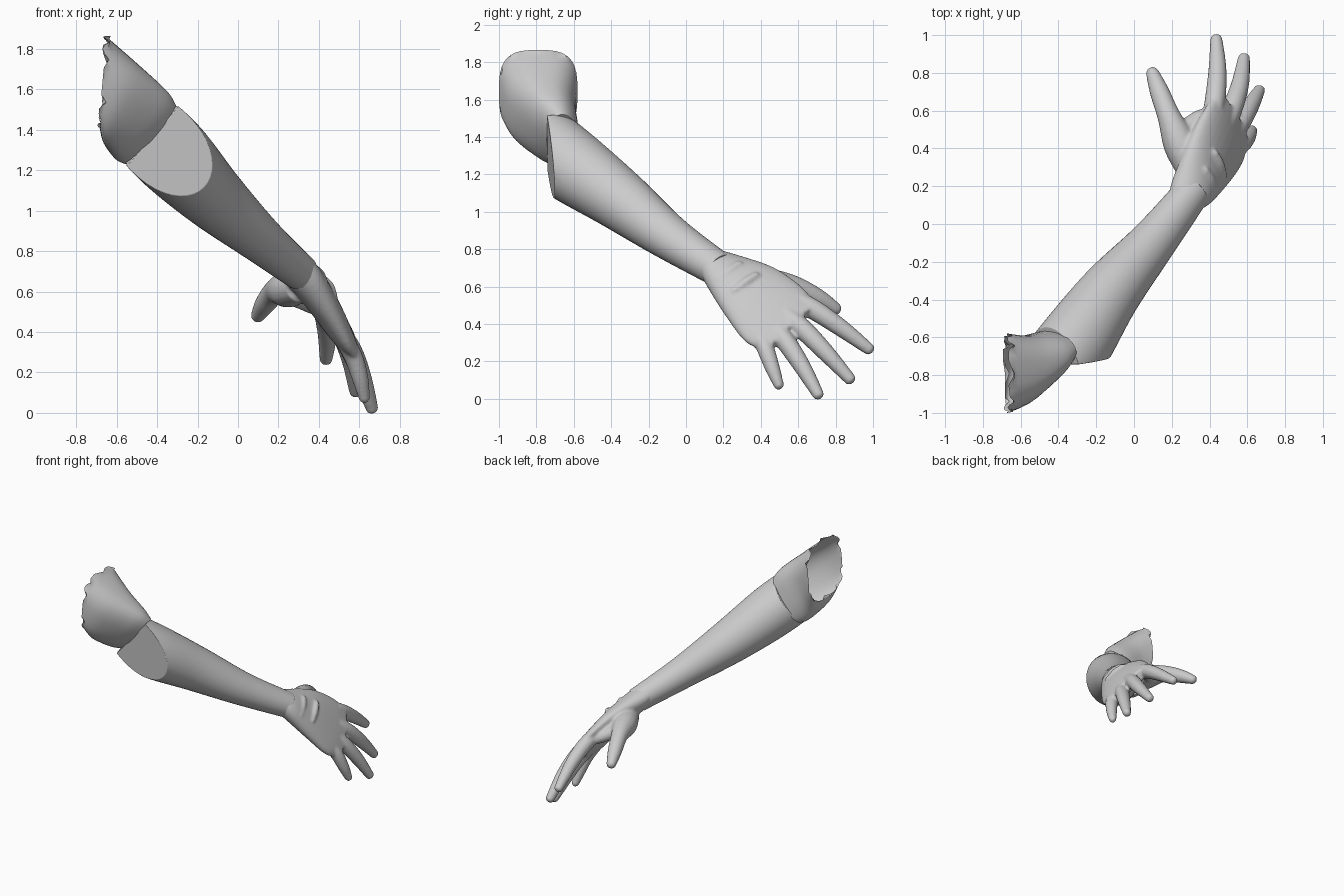
import bpy, bmesh, math, random
from mathutils import Vector as V

if "Cube" in bpy.data.objects:
    bpy.data.objects.remove(bpy.data.objects["Cube"])

random.seed(4)
grey = bpy.data.materials.new("plain_grey")
grey.diffuse_color = (0.6, 0.6, 0.6, 1)
grey.use_nodes = True
grey.node_tree.nodes["Principled BSDF"].inputs["Base Color"].default_value = grey.diffuse_color


def spline(keys, t):
    """Catmull-Rom through a list of equal-length vector tuples."""
    i = min(int(t), len(keys) - 2)
    f = t - i
    a, b, c, d = (keys[max(0, min(len(keys) - 1, i + k))] for k in (-1, 0, 1, 2))
    return [0.5 * (2 * q + (r - p) * f + (2 * p - 5 * q + 4 * r - s) * f ** 2
                   + (3 * q - p - 3 * r + s) * f ** 3) for p, q, r, s in zip(a, b, c, d)]


def loft(bm, keys, sides, steps, cap_start=True, cap_end=True, square=0.0):
    """Skin rings (centre, half axis, half axis), squarer towards the end if asked."""
    rings = []
    total = (len(keys) - 1) * steps
    for j in range(total + 1):
        c, u, v = spline(keys, j / steps)
        power = 1 - square * j / total
        ring = []
        for k in range(sides):
            a = 2 * math.pi * k / sides
            x, y = (math.copysign(abs(w) ** power, w) for w in (math.cos(a), math.sin(a)))
            ring.append(bm.verts.new(c + u * x + v * y))
        rings.append(ring)
    for r, s in zip(rings, rings[1:]):
        for k in range(sides):
            n = (k + 1) % sides
            bm.faces.new((r[k], r[n], s[n], s[k]))
    if cap_start:
        bm.faces.new(rings[0][::-1])
    if cap_end:
        bm.faces.new(rings[-1])
    return rings


def finish(bm, name, angle=35):
    bmesh.ops.recalc_face_normals(bm, faces=bm.faces)
    me = bpy.data.meshes.new(name)
    bm.to_mesh(me)
    bm.free()
    ob = bpy.data.objects.new(name, me)
    bpy.context.collection.objects.link(ob)
    me.materials.append(grey)
    bpy.context.view_layer.objects.active = ob
    ob.select_set(True)
    bpy.ops.object.shade_smooth_by_angle(angle=math.radians(angle))
    ob.select_set(False)
    return ob


# Forearm: tapered tube, trimmed flat at the elbow point and at the joint seam
d = V((0.534, 0.652, -0.534))
u = V((0.707, 0, 0.707))
v = d.cross(u)
keys = [(d * t + u * uc + v * vc, u * ru, v * rv) for t, uc, vc, ru, rv in (
    (-1.62, 0.67, -0.25, 0.19, 0.19), (-1.28, 0.67, -0.248, 0.197, 0.203),
    (-0.871, 0.667, -0.278, 0.162, 0.166), (-0.468, 0.684, -0.282, 0.118, 0.125),
    (-0.09, 0.71, -0.307, 0.09, 0.098))]
bm = bmesh.new()
loft(bm, keys, 40, 7)
seam_point, seam_normal = V((-0.425, -0.735, 1.367)), V((-0.72, -0.25, 0.62))
for co, no in ((V((-0.4, -0.735, 1.3)), V((0.08, -1, -0.08))), (seam_point, seam_normal)):
    cut = bmesh.ops.bisect_plane(bm, geom=bm.verts[:] + bm.edges[:] + bm.faces[:],
                                 plane_co=co, plane_no=no, clear_outer=True)
    rim = [e for e in cut["geom_cut"] if isinstance(e, bmesh.types.BMEdge)]
    bmesh.ops.holes_fill(bm, edges=rim, sides=0)
forearm = finish(bm, "forearm")
bevel = forearm.modifiers.new("soft_rim", 'BEVEL')
bevel.width = 0.02
bevel.segments = 3
bevel.limit_method = 'ANGLE'
bevel.angle_limit = math.radians(38)

# Upper arm: open shell, squarish at the torn rim
bm = bmesh.new()
rings = loft(bm, [
    (V((-0.43, -0.655, 1.375)), V((0.12, 0, 0.145)), V((-0.035, 0.09, -0.01))),
    (V((-0.48, -0.70, 1.425)), V((0.125, 0, 0.17)), V((-0.02, 0.125, 0))),
    (V((-0.58, -0.77, 1.53)), V((0.085, 0, 0.195)), V((0, 0.18, 0))),
    (V((-0.67, -0.79, 1.64)), V((0.015, 0, 0.225)), V((0, 0.21, 0)))],
    40, 6, True, False, 0.36)
for k, p in enumerate(rings[-1]):
    p.co.x += random.uniform(-0.012, 0.004) if k % 4 else 0.025
finish(bm, "upper_arm", 50)

# Hand: palm, digits and wrinkles skinned, then fused
bm = bmesh.new()
T = V((0.84, 0, 0.54))
loft(bm, [
    (V((0.27, 0.12, 0.74)), V((0.06, -0.05, -0.045)), T * 0.075),
    (V((0.315, 0.19, 0.685)), V((0.075, -0.08, -0.075)), T * 0.088),
    (V((0.40, 0.34, 0.57)), V((0.09, -0.125, -0.13)), T * 0.078),
    (V((0.475, 0.47, 0.45)), V((0.09, -0.148, -0.148)), T * 0.063),
    (V((0.52, 0.57, 0.378)), V((0.075, -0.13, -0.12)), T * 0.045)], 28, 5)


def digit(points, radii):
    """Round-tipped tube through the joints."""
    pts = [V(p) for p in points]
    tip = (pts[-1] - pts[-2]).normalized()
    end = radii[-1]
    pts[-1] -= tip * end
    for a in (35, 65, 85):
        pts.append(pts[len(points) - 1] + tip * end * math.sin(math.radians(a)))
        radii = radii + [end * math.cos(math.radians(a))]
    out = []
    for i, p in enumerate(pts):
        along = (pts[min(i + 1, len(pts) - 1)] - pts[max(i - 1, 0)]).normalized()
        side = along.cross(T).normalized()
        out.append((p, side * radii[i], along.cross(side) * radii[i]))
    loft(bm, out, 16, 4)


fingers = [
    ((0.40, 0.50, 0.56), (0.43, 0.66, 0.49), (0.442, 0.82, 0.385), (0.435, 1.0, 0.25)),
    ((0.46, 0.48, 0.48), (0.52, 0.61, 0.385), (0.562, 0.74, 0.255), (0.585, 0.895, 0.085)),
    ((0.49, 0.44, 0.42), (0.56, 0.53, 0.31), (0.615, 0.62, 0.175), (0.67, 0.72, 0.0)),
    ((0.51, 0.37, 0.38), (0.57, 0.42, 0.28), (0.605, 0.46, 0.17), (0.63, 0.505, 0.05))]
for f, s in zip(fingers, (1.0, 1.0, 0.97, 0.85)):
    digit(f, [0.052 * s, 0.055 * s, 0.048 * s, 0.033 * s])
# thumb
digit(((0.31, 0.27, 0.62), (0.245, 0.42, 0.61), (0.185, 0.57, 0.60),
       (0.135, 0.70, 0.54), (0.088, 0.825, 0.465)), [0.075, 0.09, 0.062, 0.052, 0.036])
# web between thumb and palm
digit(((0.28, 0.40, 0.59), (0.28, 0.50, 0.58), (0.33, 0.55, 0.55), (0.40, 0.59, 0.51)),
      [0.06, 0.055, 0.045, 0.04])
# skin folds across the back of the wrist
for p, q in (((0.43, 0.17, 0.63), (0.37, 0.30, 0.73)), ((0.475, 0.25, 0.57), (0.42, 0.39, 0.67))):
    mid = (V(p) + V(q)) / 2 + T * 0.008
    digit((p, mid, q), [0.02, 0.024, 0.018])
hand = finish(bm, "hand", 180)
fuse = hand.modifiers.new("fuse", 'REMESH')
fuse.mode = 'VOXEL'
fuse.voxel_size = 0.01
fuse.use_smooth_shade = True
soft = hand.modifiers.new("soften", 'SMOOTH')
soft.factor = 0.5
soft.iterations = 4
